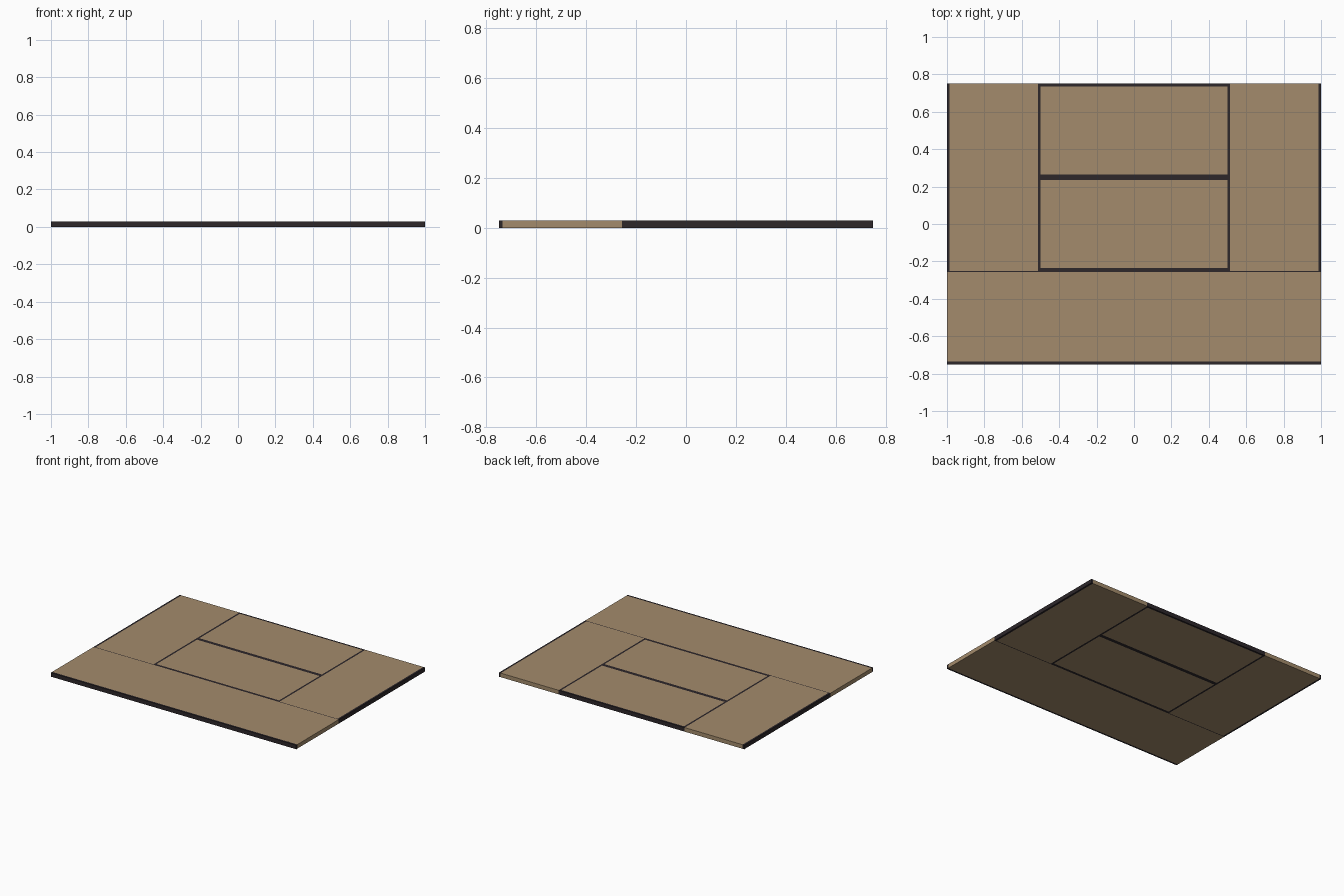
import bpy
import math

if "Cube" in bpy.data.objects:
    bpy.data.objects.remove(bpy.data.objects["Cube"])

H = 0.03        # board thickness
EDGE = 0.014    # width of the dark long-side strips


def material(name, rgb):
    m = bpy.data.materials.new(name)
    m.diffuse_color = (*rgb, 1)
    m.use_nodes = True
    m.node_tree.nodes["Principled BSDF"].inputs["Base Color"].default_value = m.diffuse_color
    return m


WOOD = material("tan_wood", (0.37, 0.26, 0.15))
DARK = material("dark_edge", (0.026, 0.020, 0.023))


def box(name, x0, x1, y0, y1, mat):
    bpy.ops.mesh.primitive_cube_add(size=1, location=((x0 + x1) / 2, (y0 + y1) / 2, H / 2))
    ob = bpy.context.object
    ob.name = name
    ob.scale = (x1 - x0, y1 - y0, H)
    bpy.ops.object.transform_apply(location=False, rotation=False, scale=True)
    ob.data.materials.append(mat)
    return ob


def board(name, cx, cy, upright=False, low=EDGE, high=EDGE):
    """A 1 x 0.5 board with a dark strip on each long side."""
    if upright:
        x0, x1, y0, y1 = cx - 0.25, cx + 0.25, cy - 0.5, cy + 0.5
        box(name + "_panel", x0 + low, x1 - high, y0, y1, WOOD)
        box(name + "_left_edge", x0, x0 + low, y0, y1, DARK)
        box(name + "_right_edge", x1 - high, x1, y0, y1, DARK)
    else:
        x0, x1, y0, y1 = cx - 0.5, cx + 0.5, cy - 0.25, cy + 0.25
        box(name + "_panel", x0, x1, y0 + low, y1 - high, WOOD)
        box(name + "_front_edge", x0, x1, y0, y0 + low, DARK)
        box(name + "_back_edge", x0, x1, y1 - high, y1, DARK)


# Two middle boards, one behind the other
board("middle_back_board", 0, 0.5)
board("middle_front_board", 0, 0.0)

# Mirrored side boards and front boards
for side, s in (("left", -1), ("right", 1)):
    board(side + "_side_board", s * 0.75, 0.25, upright=True)
    board(side + "_front_board", s * 0.5, -0.5, high=0.006)
